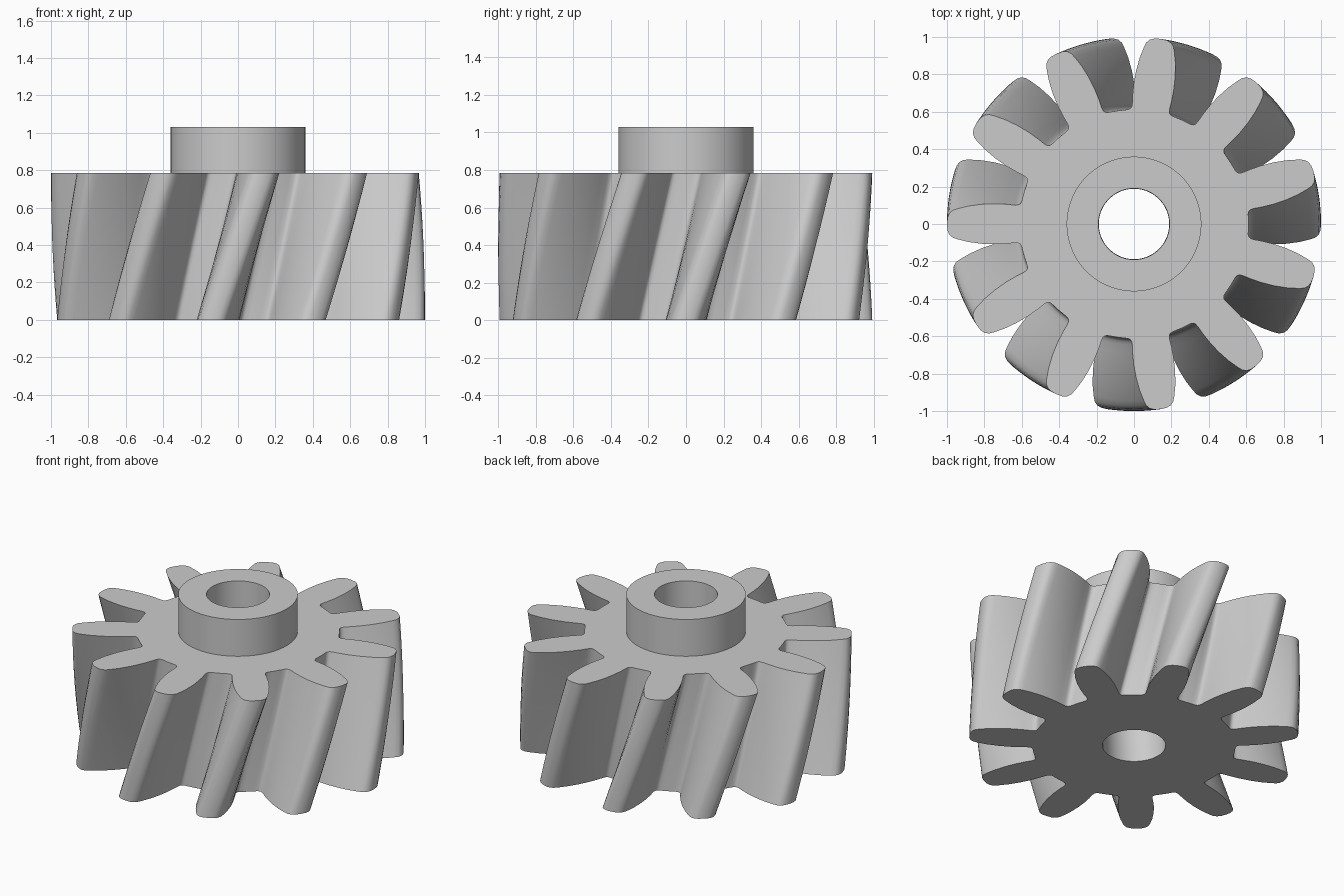
import bpy, bmesh
from math import sin, cos, pi, radians

if "Cube" in bpy.data.objects:
    bpy.data.objects.remove(bpy.data.objects["Cube"], do_unlink=True)

TEETH = 11
PITCH = 2 * pi / TEETH
TWIST = PITCH / 2
GEAR_TOP, HUB_TOP = 0.785, 1.03
BORE_R, HUB_R = 0.19, 0.36
LAYERS = 16

steel = bpy.data.materials.new("grey metal")
steel.use_nodes = True
grey = (0.6, 0.6, 0.6, 1)
steel.diffuse_color = grey
steel.node_tree.nodes["Principled BSDF"].inputs["Base Color"].default_value = grey

# Half tooth: (radius, half angle in degrees), root to tip
HALF = [(0.612, 13.6), (0.613, 11.2), (0.618, 10.0), (0.628, 9.3), (0.645, 9.0),
        (0.69, 8.8), (0.75, 8.3), (0.82, 7.4), (0.89, 6.2), (0.945, 5.0),
        (0.972, 4.3), (0.989, 3.3), (0.998, 1.9)]
right = [(r, -radians(a)) for r, a in HALF]
left = [(r, -a) for r, a in reversed(right)]
tooth = [(0.612, -PITCH / 2)] + right + [(1.0, 0)] + left
outline = [(r, a + k * PITCH) for k in range(TEETH) for r, a in tooth]


def ring(z, radius=None):
    """Gear outline, or a circle when a radius is given, turned to suit its height."""
    turn = TWIST * min(z / GEAR_TOP, 1)
    return [((radius or r) * cos(a + turn), (radius or r) * sin(a + turn), z)
            for r, a in outline]


def loft(name, rings):
    """Join successive rings with quads."""
    bm = bmesh.new()
    loops = [[bm.verts.new(p) for p in points] for points in rings]
    for low, high in zip(loops, loops[1:]):
        for i in range(len(low)):
            j = (i + 1) % len(low)
            bm.faces.new((low[i], low[j], high[j], high[i]))
    mesh = bpy.data.meshes.new(name)
    bm.to_mesh(mesh)
    bm.free()
    mesh.materials.append(steel)
    obj = bpy.data.objects.new(name, mesh)
    bpy.context.collection.objects.link(obj)
    bpy.ops.object.select_all(action="DESELECT")
    obj.select_set(True)
    bpy.context.view_layer.objects.active = obj
    bpy.ops.object.shade_smooth_by_angle(angle=radians(35))
    return obj


# Toothed body: bore wall, underside, twisted teeth, top face up to the hub
sides = [ring(GEAR_TOP * i / LAYERS) for i in range(LAYERS + 1)]
loft("gear_body", [ring(GEAR_TOP, BORE_R), ring(0, BORE_R)] + sides
     + [ring(GEAR_TOP, HUB_R)])

# Raised hub with the bore continuing through it
loft("hub", [ring(GEAR_TOP, HUB_R), ring(HUB_TOP, HUB_R),
             ring(HUB_TOP, BORE_R), ring(GEAR_TOP, BORE_R)])
